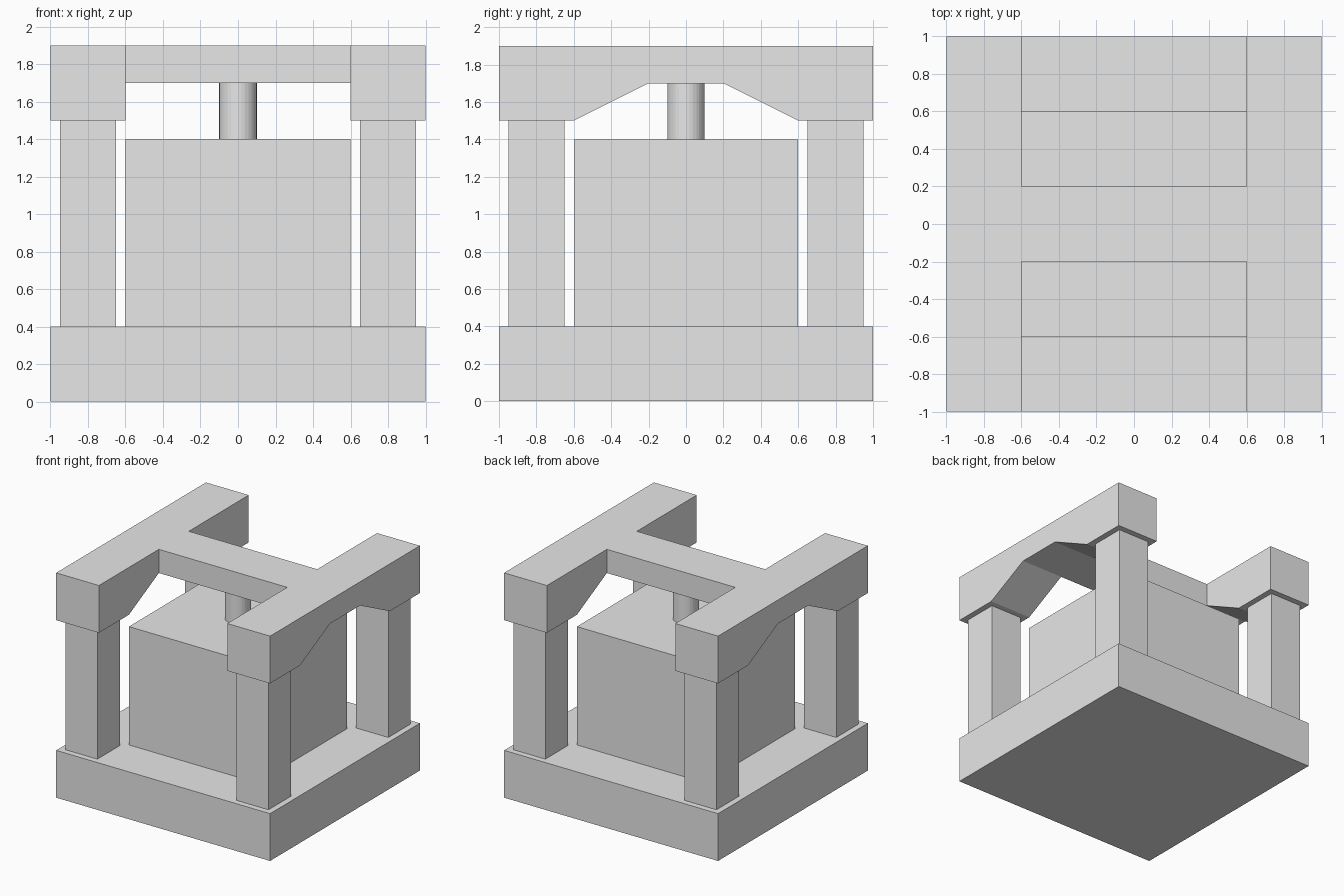
import bpy
import bmesh
from mathutils import Matrix, Vector

default = bpy.data.objects.get("Cube")
if default:
    bpy.data.objects.remove(default, do_unlink=True)

# One plain grey for the whole model
grey = bpy.data.materials.new("plain_grey")
grey.use_nodes = True
grey.diffuse_color = (0.8, 0.8, 0.8, 1)
grey.node_tree.nodes["Principled BSDF"].inputs["Base Color"].default_value = (0.8, 0.8, 0.8, 1)


def finish(name, bm):
    bmesh.ops.recalc_face_normals(bm, faces=bm.faces)
    mesh = bpy.data.meshes.new(name)
    bm.to_mesh(mesh)
    bm.free()
    mesh.materials.append(grey)
    obj = bpy.data.objects.new(name, mesh)
    bpy.context.collection.objects.link(obj)
    return obj


def box(name, low, high):
    low, high = Vector(low), Vector(high)
    bm = bmesh.new()
    place = Matrix.Translation((low + high) / 2) @ Matrix.Diagonal((*(high - low), 1))
    bmesh.ops.create_cube(bm, size=1, matrix=place)
    return finish(name, bm)


def side_beam(name, x_low, x_high):
    # Arched side profile, extruded across the beam's width
    half = [(1, 1.9), (1, 1.5), (0.6, 1.5), (0.2, 1.7)]
    profile = half + [(-y, z) for y, z in reversed(half)]
    bm = bmesh.new()
    face = bm.faces.new([bm.verts.new((x_low, y, z)) for y, z in profile])
    result = bmesh.ops.extrude_face_region(bm, geom=[face], use_keep_orig=True)
    moved = [v for v in result["geom"] if isinstance(v, bmesh.types.BMVert)]
    bmesh.ops.translate(bm, verts=moved, vec=(x_high - x_low, 0, 0))
    return finish(name, bm)


# Base slab and central block
box("base", (-1, -1, 0), (1, 1, 0.4))
box("central_block", (-0.6, -0.6, 0.4), (0.6, 0.6, 1.4))

# Four corner columns
for side, sx in (("left", 1), ("right", -1)):
    for end, sy in (("front", -1), ("back", 1)):
        x, y = 0.8 * sx, 0.8 * sy
        box(f"{end}_{side}_column", (x - 0.15, y - 0.15, 0.4), (x + 0.15, y + 0.15, 1.5))

# Top frame: two arched beams joined by a crossbar
side_beam("left_beam", 0.6, 1)
side_beam("right_beam", -1, -0.6)
box("crossbar", (-0.6, -0.2, 1.7), (0.6, 0.2, 1.9))

# Central rod between block and crossbar
bm = bmesh.new()
bmesh.ops.create_cone(bm, cap_ends=True, segments=32, radius1=0.1, radius2=0.1,
                      depth=0.3, matrix=Matrix.Translation((0, 0, 1.55)))
finish("rod", bm)
